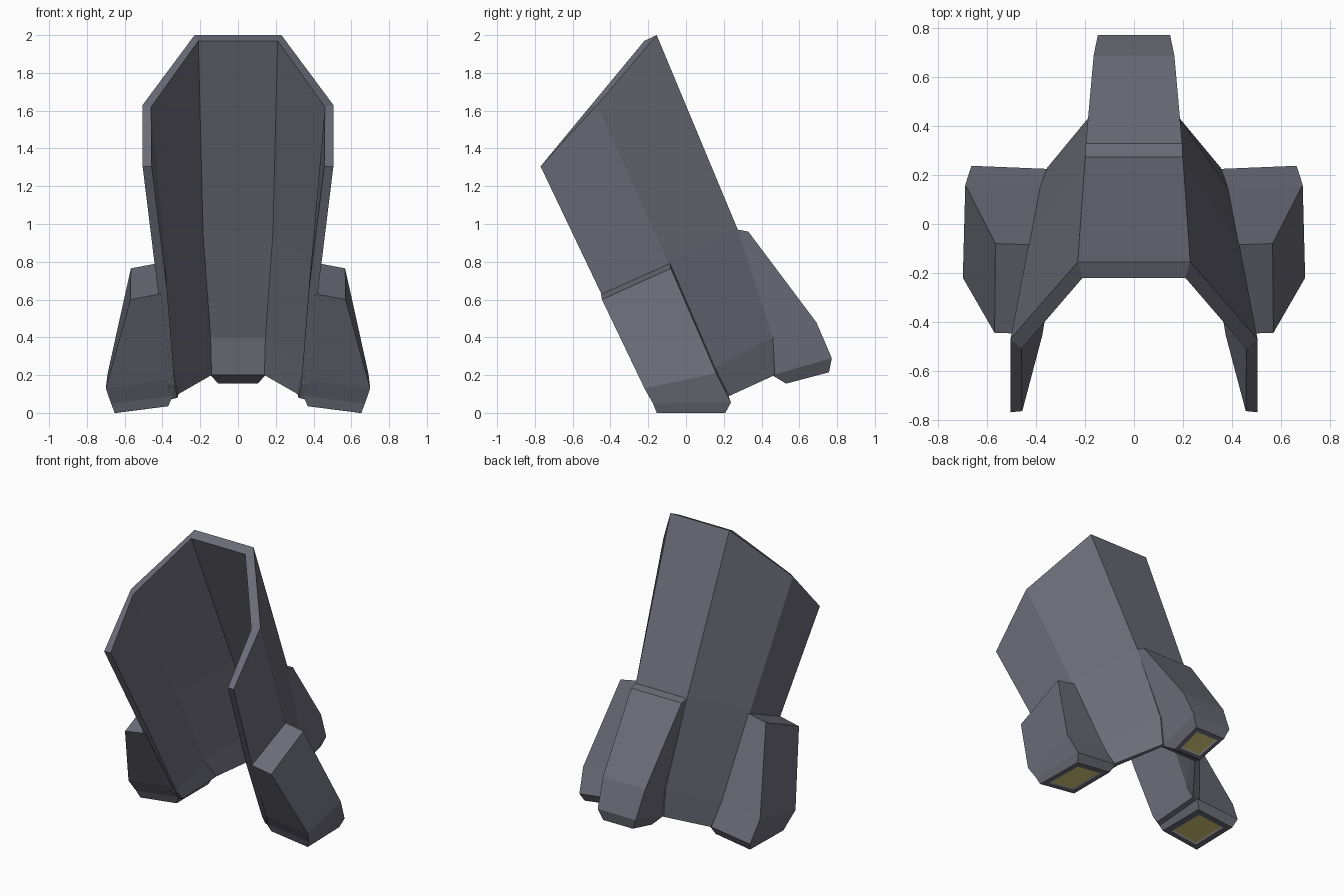
import bpy
import bmesh

cube = bpy.data.objects.get("Cube")
if cube:
    bpy.data.objects.remove(cube, do_unlink=True)


def make_material(name, rgb):
    mat = bpy.data.materials.new(name)
    mat.use_nodes = True
    mat.diffuse_color = (*rgb, 1)
    mat.node_tree.nodes["Principled BSDF"].inputs["Base Color"].default_value = (*rgb, 1)
    return mat


hull = make_material("grey hull", (0.15, 0.15, 0.19))
glow = make_material("pale yellow", (0.70, 0.61, 0.20))
trim = make_material("light grey trim", (0.40, 0.40, 0.43))


def loft(bm, rings):
    """Skin a list of closed rings; returns the rings as vertices."""
    loops = [[bm.verts.new(p) for p in ring] for ring in rings]
    count = len(rings[0])
    for low, high in zip(loops, loops[1:]):
        for i in range(count):
            j = (i + 1) % count
            bm.faces.new((low[i], low[j], high[j], high[i]))
    return loops


def finish(bm, name):
    bmesh.ops.recalc_face_normals(bm, faces=bm.faces)
    mesh = bpy.data.meshes.new(name)
    bm.to_mesh(mesh)
    bm.free()
    for mat in (hull, glow, trim):
        mesh.materials.append(mat)
    obj = bpy.data.objects.new(name, mesh)
    bpy.context.collection.objects.link(obj)


def flip(p):
    return (-p[0], p[1], p[2])


# Leaning open shell: left half of each section, front edge to back corner
outer = [
    [(.505, -.77, 1.305), (.505, -.47, 1.63), (.23, -.155, 2.0)],
    [(.425, -.46, .655), (.434, -.10, .81), (.20, .27, .98)],
    [(.375, -.22, .15), (.385, .15, .24), (.165, .46, .40)],
    [(.36, -.16, .07), (.355, .23, .09), (.155, .47, .20)],
]
inner = [
    [(.457, -.765, 1.305), (.46, -.51, 1.62), (.21, -.22, 1.97)],
    [(.375, -.455, .65), (.385, -.13, .80), (.185, .21, .95)],
    [(.335, -.21, .15), (.345, .11, .24), (.145, .41, .40)],
    [(.32, -.155, .08), (.315, .21, .10), (.14, .44, .20)],
]
bm = bmesh.new()
sections = []
for out, inn in zip(outer, inner):
    outside = out + [flip(p) for p in reversed(out)]
    inside = inn + [flip(p) for p in reversed(inn)]
    sections.append(outside + inside[::-1])
loops = loft(bm, sections)
for ring in (loops[0], loops[-1]):
    n = len(ring)
    for i in range(n // 2 - 1):
        bm.faces.new((ring[i], ring[i + 1], ring[n - 2 - i], ring[n - 1 - i]))
finish(bm, "shell")


# Thruster pods: tapered boxes with a trimmed nozzle window underneath
def make_pod(name, rings, border):
    bm = bmesh.new()
    loops = loft(bm, rings)
    bm.faces.new(loops[0])
    base = bm.faces.new(loops[-1])
    bmesh.ops.recalc_face_normals(bm, faces=bm.faces)
    bmesh.ops.inset_region(bm, faces=[base], thickness=border)
    frame = bmesh.ops.inset_region(bm, faces=[base], thickness=.014, depth=-.004)
    for face in frame["faces"]:
        face.material_index = 2
    base.material_index = 1
    finish(bm, name)


# Ring order: inner front, outer front, outer back, inner back
side = [
    [(.41, -.45, .63), (.57, -.445, .60), (.567, -.08, .765), (.41, -.085, .795)],
    [(.35, -.23, .18), (.70, -.22, .13), (.69, .16, .21), (.36, .15, .25)],
    [(.345, -.175, .09), (.672, -.175, .05), (.665, .238, .055), (.345, .225, .09)],
    [(.37, -.155, .035), (.653, -.155, .0), (.645, .208, .0), (.37, .20, .035)],
]
make_pod("left_pod", side, .057)
make_pod("right_pod", [[flip(p) for p in ring] for ring in side], .057)

# Rear pod sections: (inner half width, y, z), (outer half width, y, z)
rear = [
    [(.20, .25, .975), (.197, .33, .96)],
    [(.16, .44, .42), (.165, .69, .48)],
    [(.145, .455, .20), (.148, .772, .29)],
    [(.105, .53, .155), (.115, .757, .215)],
]
make_pod("rear_pod", [[a, b, flip(b), flip(a)] for a, b in rear], .04)
